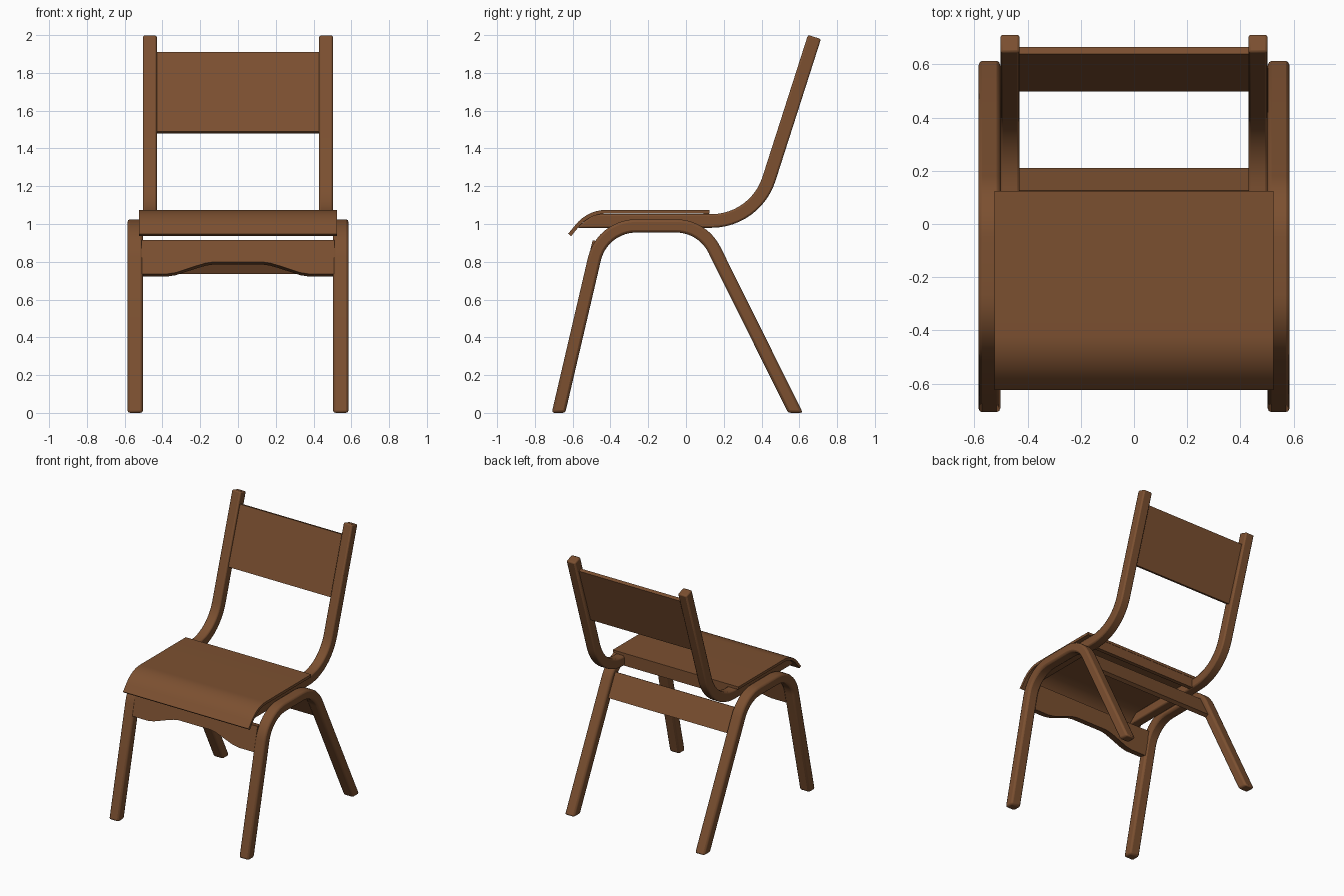
import bpy, bmesh, math
from mathutils import Vector

cube = bpy.data.objects.get("Cube")
if cube:
    bpy.data.objects.remove(cube, do_unlink=True)

COLOUR = (0.20, 0.08, 0.03, 1.0)
wood = bpy.data.materials.new("brown_wood")
wood.use_nodes = True
wood.diffuse_color = COLOUR
wood.node_tree.nodes["Principled BSDF"].inputs["Base Color"].default_value = COLOUR


def rounded_path(points, radius, steps=10):
    """Polyline in (y, z) with its inner corners replaced by arcs."""
    pts = [Vector(p) for p in points]
    out = [pts[0]]
    for a, b, c in zip(pts, pts[1:], pts[2:]):
        u, v = (a - b).normalized(), (c - b).normalized()
        half = u.angle(v) / 2
        centre = b + (u + v).normalized() * radius / math.sin(half)
        start = b + u * radius / math.tan(half) - centre
        end = b + v * radius / math.tan(half) - centre
        sweep = math.pi - 2 * half
        for i in range(steps + 1):
            t = i / steps
            out.append(centre + (start * math.sin((1 - t) * sweep)
                                 + end * math.sin(t * sweep)) / math.sin(sweep))
    return out + [pts[-1]]


def loft(name, rings, bevel=0.0, cut=None):
    """Skin matching rings, optionally trimming everything behind a plane."""
    bm = bmesh.new()
    rows = [[bm.verts.new(p) for p in ring] for ring in rings]
    n = len(rows[0])
    for a, b in zip(rows, rows[1:]):
        for i in range(n):
            j = (i + 1) % n
            bm.faces.new((a[i], a[j], b[j], b[i]))
    bm.faces.new(rows[0])
    bm.faces.new(rows[-1])
    if cut:
        bmesh.ops.bisect_plane(bm, geom=bm.verts[:] + bm.edges[:] + bm.faces[:],
                               plane_co=cut[0], plane_no=cut[1], clear_inner=True)
        bmesh.ops.holes_fill(bm, edges=[e for e in bm.edges if e.is_boundary])
    bmesh.ops.recalc_face_normals(bm, faces=bm.faces)
    mesh = bpy.data.meshes.new(name)
    bm.to_mesh(mesh)
    bm.free()
    mesh.materials.append(wood)
    obj = bpy.data.objects.new(name, mesh)
    bpy.context.collection.objects.link(obj)
    bpy.ops.object.select_all(action='DESELECT')
    bpy.context.view_layer.objects.active = obj
    obj.select_set(True)
    bpy.ops.object.shade_smooth_by_angle(angle=math.radians(32))
    if bevel:
        mod = obj.modifiers.new("Soft edges", 'BEVEL')
        mod.width = bevel
        mod.segments = 2
        mod.limit_method = 'ANGLE'
        mod.angle_limit = math.radians(40)
    return obj


def bent_board(name, path, thick, x0, x1, **options):
    """Board of even thickness following a (y, z) path, from x0 to x1."""
    rings = []
    for i, p in enumerate(path):
        t = (path[min(i + 1, len(path) - 1)] - path[max(i - 1, 0)]).normalized()
        n = Vector((-t.y, t.x)) * thick / 2
        a, b = p + n, p - n
        rings.append([(x0, *a), (x1, *a), (x1, *b), (x0, *b)])
    return loft(name, rings, **options)


# Bent leg frames and back uprights, one pair per side
leg_path = rounded_path([(-0.70, -0.107), (-0.444, 0.99), (0.0875, 0.99), (0.633, -0.107)], 0.227)
upright_path = rounded_path([(-0.62, 1.016), (0.368, 1.016), (0.68, 1.99)], 0.32, 12)
for side, s in (("left", 1), ("right", -1)):
    bent_board(side + "_leg_frame", leg_path, 0.07, s * 0.503, s * 0.585,
               bevel=0.014, cut=((0, 0, 0), (0, 0, 1)))
    bent_board(side + "_back_upright", upright_path, 0.072, s * 0.43, s * 0.503,
               bevel=0.01, cut=((0, -0.58, 0.978), (0, 0.65, -0.76)))

# Seat with its front edge curling down
seat_path = rounded_path([(0.125, 1.065), (-0.515, 1.065), (-0.616, 0.942)], 0.2)
bent_board("seat", seat_path, 0.02, -0.525, 0.525)

# Crossbar under the back of the seat
bent_board("seat_crossbar", [Vector((0.108, 0.98)), Vector((0.108, 1.056))], 0.03, -0.435, 0.435)

# Backrest panel set between the uprights
bent_board("backrest", [Vector((0.512, 1.484)), Vector((0.652, 1.906))], 0.028, -0.435, 0.435)

# Rear rail leaning with the back legs
bent_board("rear_rail", [Vector((0.198, 0.743)), Vector((0.112, 0.908))], 0.03, -0.51, 0.51)

# Front apron with an arched lower edge, leaning with the front legs
along = Vector((0, 0.227, 0.974))
across = Vector((0, -0.974, 0.227)) * 0.03
base = Vector((0, -0.507, 0.728))
rings = []
half = [(0.51, 0), (0.38, 0), (0.33, 0.008), (0.22, 0.045), (0.17, 0.06), (0.13, 0.066)]
for x, lift in [(-x, h) for x, h in half] + half[::-1]:
    low = base + along * lift + Vector((x, 0, 0))
    high = base + along * 0.184 + Vector((x, 0, 0))
    rings.append([low + across, high + across, high - across, low - across])
loft("front_apron", rings)
